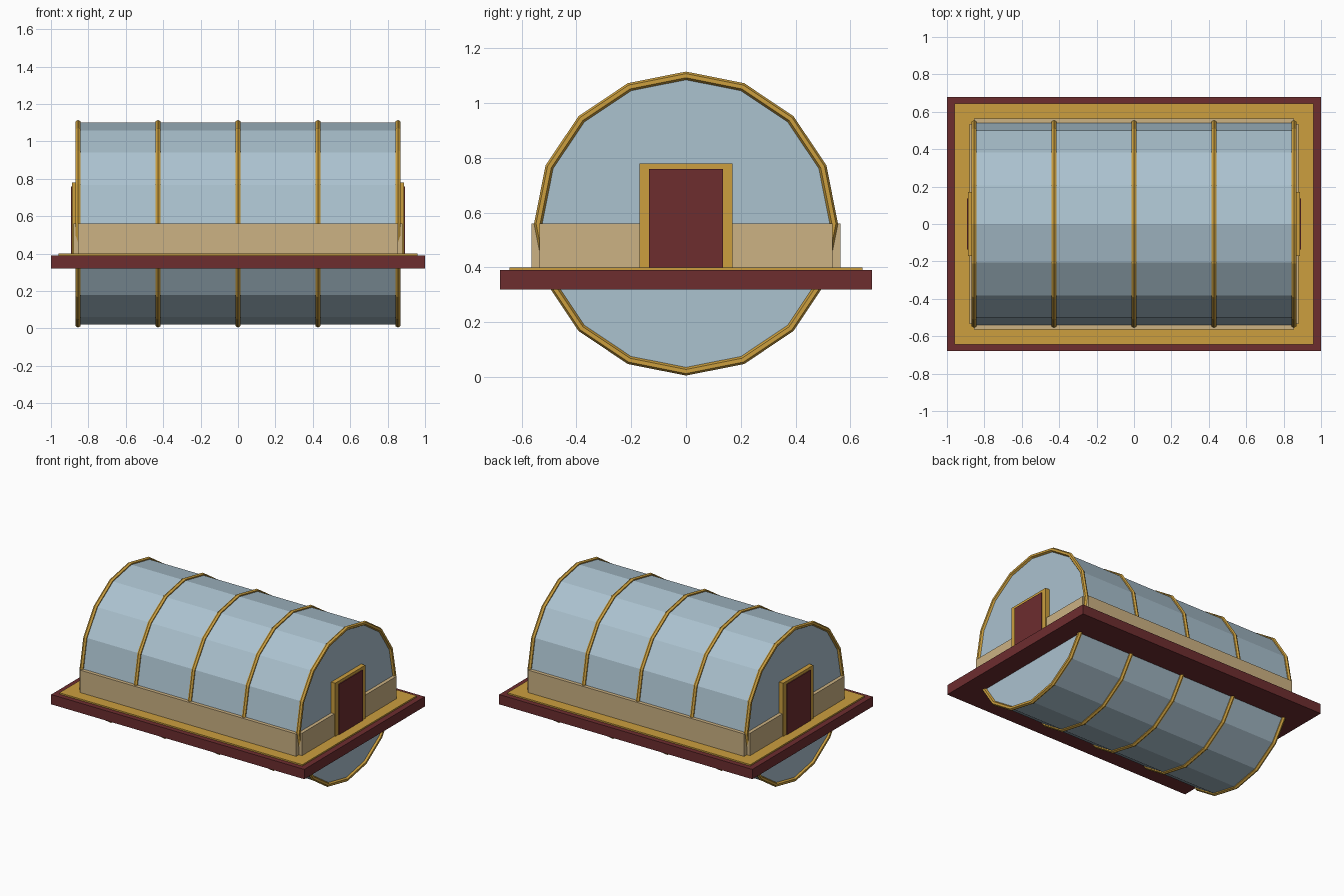
import bpy
import math
from mathutils import Matrix

cube = bpy.data.objects.get("Cube")
if cube:
    bpy.data.objects.remove(cube, do_unlink=True)


def material(name, rgb):
    """Flat material from an sRGB byte colour."""
    lin = [((c / 255 + 0.055) / 1.055) ** 2.4 for c in rgb] + [1.0]
    m = bpy.data.materials.new(name)
    m.use_nodes = True
    m.diffuse_color = lin
    m.node_tree.nodes["Principled BSDF"].inputs["Base Color"].default_value = lin
    return m


GLASS = material("pale blue glass", (171, 194, 207))
GOLD = material("gold trim", (204, 159, 62))
TAN = material("tan wall", (204, 178, 131))
RED = material("dark red", (109, 45, 47))


def finish(name, mat):
    obj = bpy.context.object
    obj.name = name
    obj.data.materials.append(mat)
    return obj


def box(name, mat, x, y, z):
    """Box from (min, max) ranges on each axis."""
    centre = [(a + b) / 2 for a, b in (x, y, z)]
    size = [b - a for a, b in (x, y, z)]
    bpy.ops.mesh.primitive_cube_add(size=1, location=centre)
    obj = finish(name, mat)
    obj.data.transform(Matrix.Diagonal((*size, 1)))
    return obj


AXIS_Z = 0.56
RADIUS = 0.54
HALF_LEN = 0.855
SIDES = 16
TURN = Matrix.Rotation(math.pi / 2, 4, "Y")

# Base slab with a gold deck
box("base_slab", RED, (-1, 1), (-0.68, 0.68), (0.32, 0.39))
box("base_deck", GOLD, (-0.96, 0.96), (-0.645, 0.645), (0.38, 0.40))

# Glass barrel, lying along x, with closed ends
bpy.ops.mesh.primitive_cylinder_add(vertices=SIDES, radius=RADIUS, depth=2 * HALF_LEN,
                                    location=(0, 0, AXIS_Z))
finish("glass_barrel", GLASS).data.transform(TURN)

# Ribs around the barrel
for i in range(5):
    x = HALF_LEN * (i - 2) / 2
    bpy.ops.mesh.primitive_torus_add(major_segments=SIDES, minor_segments=6,
                                     major_radius=RADIUS, minor_radius=0.015,
                                     location=(x, 0, AXIS_Z))
    finish(f"rib_{i + 1}", GOLD).data.transform(TURN)

# Low walls: long sides, then the ends with their doors
for side, s in (("front", -1), ("back", 1)):
    box(f"{side}_wall", TAN, (-HALF_LEN, HALF_LEN), sorted((s * 0.535, s * 0.565)), (0.39, 0.56))

for side, s in (("right", -1), ("left", 1)):
    box(f"{side}_end_wall", TAN, sorted((s * 0.85, s * 0.88)), (-0.535, 0.535), (0.39, 0.56))
    box(f"{side}_door_frame", GOLD, sorted((s * 0.845, s * 0.887)), (-0.17, 0.17), (0.39, 0.78))
    box(f"{side}_door", RED, sorted((s * 0.85, s * 0.893)), (-0.135, 0.135), (0.395, 0.76))
